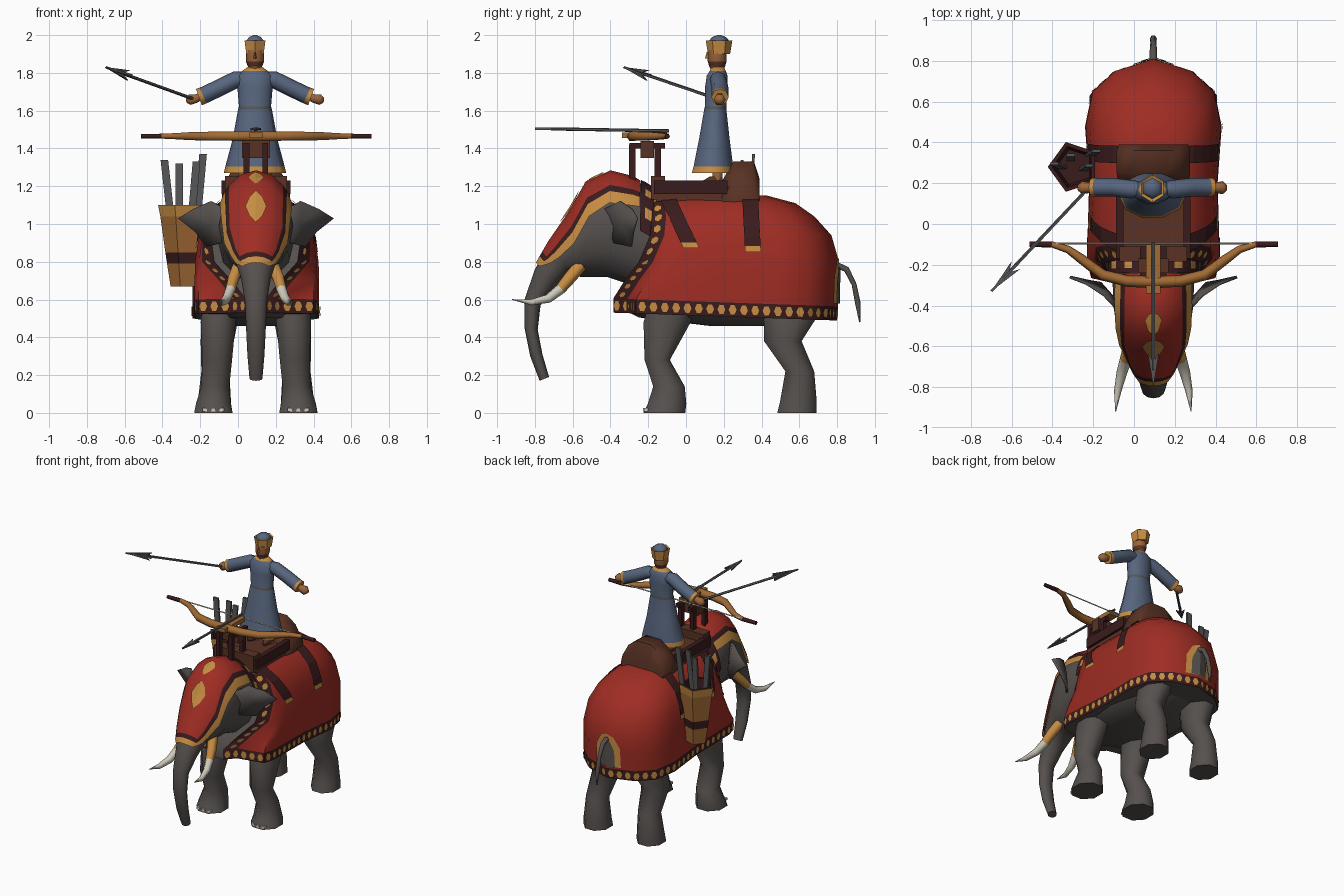
import bpy, bmesh, math
from mathutils import Vector as V

if "Cube" in bpy.data.objects:
    bpy.data.objects.remove(bpy.data.objects["Cube"])

CX = 0.095  # centre line of the animal
COLOURS = {
    "red": (0.345, 0.026, 0.017), "hide grey": (0.092, 0.081, 0.076), "dark maroon": (0.042, 0.011, 0.012),
    "gold": (0.56, 0.26, 0.055), "blue": (0.095, 0.13, 0.205), "saddle brown": (0.10, 0.032, 0.018),
    "wood": (0.36, 0.145, 0.035), "ivory": (0.62, 0.59, 0.5), "steel": (0.095, 0.092, 0.092), "skin": (0.33, 0.13, 0.045)}
MATS = {}
for key, c in COLOURS.items():
    MATS[key] = bpy.data.materials.new(key)
    MATS[key].diffuse_color = (*c, 1)


def finish(name, bm, mats, smooth=60):
    me = bpy.data.meshes.new(name)
    bm.to_mesh(me)
    bm.free()
    ob = bpy.data.objects.new(name, me)
    bpy.context.collection.objects.link(ob)
    for m in mats:
        me.materials.append(MATS[m])
    if smooth:
        bpy.ops.object.select_all(action='DESELECT')
        ob.select_set(True)
        bpy.context.view_layer.objects.active = ob
        bpy.ops.object.shade_smooth_by_angle(angle=math.radians(smooth))
    return ob


def loft(name, rings, mats, rule=lambda i, j: 0, closed=True, smooth=60):
    """Skin a list of point rings; rule(ring, column) picks the material."""
    bm = bmesh.new()
    vs = [[bm.verts.new(p) for p in r] for r in rings]
    n = len(rings[0])
    for i in range(len(rings) - 1):
        for j in range(n if closed else n - 1):
            k = (j + 1) % n
            bm.faces.new((vs[i][j], vs[i][k], vs[i + 1][k], vs[i + 1][j])).material_index = rule(i, j)
    if closed:
        bm.faces.new(vs[0][::-1]).material_index = rule(0, 0)
        bm.faces.new(vs[-1]).material_index = rule(len(rings) - 2, n // 2)
    bmesh.ops.recalc_face_normals(bm, faces=bm.faces)
    return finish(name, bm, mats, smooth)


def ell(x, y, z, rx, ry, n=8, turn=0.0):
    return [V((x + rx * math.cos(a), y + ry * math.sin(a), z))
            for a in (2 * math.pi * (k + turn) / n for k in range(n))]


def tube(name, pts, radii, mats, rule=lambda i, j: 0, n=6, smooth=65):
    pts = [V(p) for p in pts]
    rings = []
    for i, p in enumerate(pts):
        t = (pts[min(i + 1, len(pts) - 1)] - pts[max(i - 1, 0)]).normalized()
        s = t.cross(V((0, 0, 1)) if abs(t.z) < 0.9 else V((0, 1, 0))).normalized()
        u = s.cross(t)
        rings.append([p + radii[i] * (s * math.cos(a) + u * math.sin(a))
                      for a in (2 * math.pi * k / n for k in range(n))])
    return loft(name, rings, mats, rule, smooth=smooth)


def prism(name, pts, d, mat):
    """Extrude a flat outline by vector d."""
    return loft(name, [[V(p) for p in pts], [V(p) + V(d) for p in pts]], [mat], smooth=0)


def box(name, x0, x1, y0, y1, z0, z1, mat):
    return prism(name, [(x0, y0, z0), (x1, y0, z0), (x1, y1, z0), (x0, y1, z0)], (0, 0, z1 - z0), mat)


def decal(name, target, polys, mat, ray=None, lift=0.006):
    """Thin plates laid on a surface, by ray or by nearest point."""
    bpy.context.view_layer.update()
    bm = bmesh.new()
    for poly in polys:
        vs = []
        for p in poly:
            if ray:
                ok, loc, nor, _ = target.ray_cast(V(p), V(ray))
            else:
                ok, loc, nor, _ = target.closest_point_on_mesh(V(p))
            if ok:
                vs.append(bm.verts.new(loc + nor * lift))
        if len(vs) > 2:
            bm.faces.new(vs)
    return finish(name, bm, [mat], 0)


# body cloth: horizontal rings (z, width scale, rear y, collar x, collar y)
LEVELS = [(.51, 1, .80, .05, -.385), (.585, 1, .805, .05, -.385), (.70, 1, .81, .13, -.325), (.80, .99, .81, .22, -.25),
          (.94, .93, .77, .24, -.19), (1.04, .81, .68, .20, -.18), (1.11, .60, .58, .14, -.19), (1.15, .38, .43, .08, -.18)]


def body_ring(z, w, rear, cx, cy):
    half = [(0, cy), (cx, cy), (min(cx + .065, .305 * w), cy + .075), (.305 * w, cy + .12), (.325 * w, cy + .2)]
    for x, y in [(.315, .2), (.335, .48), (.30, .65), (.19, .75), (0, .81)]:
        half.append((x * w, .2 + (y - .2) * (rear - .2) / .61))
    full = half + [(-x, y) for x, y in half[-2:0:-1]]
    return [V((CX + x, y, z - (.035 * (y - .2) if z < .6 else 0))) for x, y in full]


def body_rule(i, j):
    j = min(j, 17 - j)
    return 2 if j == 0 else 1 if i == 0 or j == 1 else 0


rings = [body_ring(*l) for l in LEVELS]
body = loft("body_cloth", rings, ["red", "dark maroon", "hide grey"], body_rule, smooth=50)


# gold studs along the hem and the collar
def studs(path, step, r1, r2):
    out, carry = [], step / 2
    for a, b in zip(path, path[1:]):
        d, length = (b - a).normalized(), (b - a).length
        u = V((0, 0, 1)) if abs(d.z) < .5 else V((0, 1, 0))
        while carry < length:
            c = a + d * carry
            out.append([c + d * r1 * math.cos(k * math.pi / 3) + u * r2 * math.sin(k * math.pi / 3) for k in range(6)])
            carry += step
        carry -= length
    return out


hem = [(a + b) / 2 for a, b in zip(rings[0], rings[1])]
decal("hem_studs", body, studs(hem[1:18], .06, .021, .028), "gold")
for a, b in ((1, 2), (17, 16)):
    decal("collar_studs", body, studs([(r[a] + r[b]) / 2 for r in rings[1:]], .064, .022, .026), "gold")

# girth straps with gold ends
for s in (1, -1):
    for y0, y1, z1 in ((-.10, .025, .88), (.34, .355, .86)):
        at = lambda t, k: (CX + s * 1.0, y0 + (y1 - y0) * t + k * .042, 1.14 + (z1 - 1.14) * t)
        quad = lambda a, b: [at(a, -1), at(a, 1), at(b, 1), at(b, -1)]
        cuts = [0, .1, .22, .37, .55, .75, .92]
        decal("girth_strap", body, [quad(a, b) for a, b in zip(cuts, cuts[1:])], "dark maroon", (-s, 0, 0), .009)
        decal("strap_end", body, [quad(.92, 1.03)], "gold", (-s, 0, 0), .009)

# tail opening and tail
for nm, w, h, m, l in (("tail_border", .1, .24, "gold", .006), ("tail_opening", .06, .2, "hide grey", .009)):
    for s in (1, -1):
        arch = [(0, .58), (w, .58), (w * .95, .58 + h * .6), (w * .5, .58 + h * .92), (0, .58 + h)]
        decal(nm, body, [[(CX + s * x, 2, z) for x, z in arch]], m, (0, -1, 0), l)
tube("tail", [(CX, .78, .79), (CX, .85, .76), (CX, .89, .68), (CX, .91, .58), (CX, .92, .48)],
     [.02, .018, .015, .017, .004], ["hide grey"])

# belly and legs
loft("belly", [ell(CX, .21, .54, .30, .53, 12), ell(CX, .21, .505, .28, .46, 12), ell(CX, .27, .46, .12, .14, 12)], ["hide grey"])
FRONT = [(.60, -.20, .06, .19, .1), (.48, -.235, .035, .2, .1), (.28, -.225, -.08, .205, .085),
         (.14, -.18, 0, .215, .08), (.05, -.21, .01, .225, .1), (0, -.235, .005, .225, .11)]
HIND = [(.58, .38, .68, .17, .10), (.50, .40, .70, .19, .105), (.38, .405, .62, .205, .095),
        (.22, .52, .685, .215, .08), (.06, .49, .70, .22, .095), (0, .475, .70, .22, .1)]
for s in (1, -1):
    for nm, rows in (("front_leg", FRONT), ("hind_leg", HIND)):
        loft(nm, [ell(CX + s * o, (a + b) / 2, z, hw, (b - a) / 2, 8, .5) for z, a, b, o, hw in rows], ["hide grey"])
    for k in (-.045, 0, .045):
        x = CX + s * .225 + k
        box("toenail", x - .012, x + .012, -.228 + abs(k) * .1, -.20, .008, .025, "ivory")

# head and trunk: (front y, z), (back y, z), half width
HEAD = [(-.15, 1.16, -.15, .6, .2), (-.28, 1.24, -.3, .68, .2), (-.40, 1.27, -.42, .72, .195), (-.53, 1.21, -.48, .72, .18),
        (-.62, 1.05, -.56, .72, .155), (-.72, .90, -.62, .74, .115), (-.80, .76, -.69, .66, .078), (-.855, .60, -.77, .57, .058),
        (-.855, .45, -.785, .44, .052), (-.825, .3, -.76, .31, .045), (-.775, .17, -.725, .19, .034)]


def head_ring(row, angles, grow=0.0):
    f, b = V((CX, row[0], row[1])), V((CX, row[2], row[3]))
    mid, d = (f + b) / 2, (f - b) / 2
    d = d * (1 + grow / d.length)
    return [mid + d * math.cos(a) + V(((row[4] + grow) * math.sin(a), 0, 0)) for a in angles]


def between(i, t):
    return [a + (b - a) * t for a, b in zip(HEAD[i], HEAD[i + 1])]


loft("head_and_trunk", [head_ring(r, [k * math.pi / 6 for k in range(12)]) for r in HEAD], ["hide grey"], smooth=65)
# head cloth, bordered in dark and gold along its sides and tip
FRAC = (-1, -.78, -.65, -.34, 0, .34, .65, .78, 1)
CLOTH = [between(0, .7)] + HEAD[1:6] + [between(5, .4), between(5, .58), between(5, .82)]
LIMIT = (58, 62, 66, 73, 86, 88, 76, 66, 45)
cap = loft("head_cloth", [head_ring(r, [math.radians(f * lim) for f in FRAC], .014) for r, lim in zip(CLOTH, LIMIT)],
           ["red", "dark maroon", "gold"],
           lambda i, j: 2 if j in (0, 7) or i == 7 else 1 if j in (1, 6) or i == 6 else 0, False, 50)
for z, w, h in ((1.09, .055, .085), (1.24, .04, .03)):
    for s in (1, -1):
        for v in (1, -1):
            pts = [(CX, -2, z), (CX + s * w, -2, z), (CX + s * w * .6, -2, z + v * h * .6), (CX, -2, z + v * h)]
            decal("forehead_diamond", cap, [pts], "gold", (0, 1, 0), .008)
# studded band over the neck
ARC = [math.radians(a) for a in (-84, -68, -56, -40, -28, -12, 0, 12, 28, 40, 56, 68, 84)]
loft("neck_band", [head_ring(between(0, t), ARC, g) for t, g in ((.08, .018), (.22, .022), (.5, .022), (.68, .018))],
     ["dark maroon", "gold"], lambda i, j: 1 if i == 1 and j in (1, 3, 8, 10) else 0, False)

# ears and tusks
for s in (1, -1):
    bm = bmesh.new()
    pts = [(.165, -.43, 1.08), (.24, -.35, 1.12), (.33, -.29, 1.08), (.41, -.26, 1.03), (.32, -.28, .96),
           (.26, -.29, .88), (.18, -.38, .90)]
    vs = [bm.verts.new((CX + s * x, y, z)) for x, y, z in pts]
    hub = bm.verts.new((CX + s * .23, -.33, 1.0))
    for a, b in zip(vs, vs[1:] + vs[:1]):
        bm.faces.new((hub, a, b))
    bmesh.ops.recalc_face_normals(bm, faces=bm.faces)
    ear = finish("ear", bm, ["hide grey"], 60)
    sol = ear.modifiers.new("thickness", 'SOLIDIFY')
    sol.thickness, sol.offset = .014, 0
    tube("tusk", [(CX + s * x, y, z) for x, y, z in ((.09, -.56, .78), (.12, -.62, .71), (.135, -.665, .655), (.155, -.73, .605),
                                                     (.175, -.82, .585), (.185, -.92, .60))],
         [.036, .034, .03, .026, .018, .002], ["gold", "ivory"], lambda i, j: 0 if i < 2 else 1)

# saddle
box("saddle_seat", CX - .165, CX + .165, -.16, .25, 1.12, 1.195, "saddle brown")
box("saddle_pommel", CX - .165, CX + .165, -.185, -.11, 1.13, 1.255, "saddle brown")
for s in (1, -1):
    box("saddle_rail", CX + s * .165 - .018, CX + s * .165 + .018, -.17, .22, 1.16, 1.23, "dark maroon")
arch = [(-.18, 1.10), (-.18, 1.19), (-.13, 1.28), (-.06, 1.33), (.06, 1.33), (.13, 1.28), (.18, 1.19), (.18, 1.10)]
loft("saddle_cantle", [[V((CX + x * k, y, 1.10 + (z - 1.10) * h)) for x, z in arch]
                       for y, k, h in ((.19, .95, .55), (.25, 1, 1), (.36, 1, 1), (.39, .95, .6))], ["saddle brown"])

# mounted crossbow
for s in (1, -1):
    for y in (-.285, -.15):
        box("bow_post", CX + s * .05 - .015, CX + s * .05 + .015, y - .017, y + .017, 1.16, 1.42, "dark maroon")
    box("bow_rail", CX + s * .05 - .015, CX + s * .05 + .015, -.30, -.11, 1.40, 1.43, "dark maroon")
box("bow_cradle", CX - .075, CX + .075, -.24, -.17, 1.35, 1.44, "saddle brown")
box("bow_stock", CX - .035, CX + .035, -.34, -.10, 1.455, 1.485, "wood")
half = [(.61, -.10, .013), (.5, -.10, .015), (.42, -.125, .019), (.35, -.175, .024), (.25, -.25, .027), (.13, -.28, .028)]
limb = [(-x, y, r) for x, y, r in half] + [(0, -.285, .03)] + half[::-1]
tube("bow", [(CX + .002 + x, y, 1.465) for x, y, r in limb], [r for x, y, r in limb], ["wood", "dark maroon"],
     lambda i, j: 1 if i in (0, 11) else 0)
tube("bow_string", [(CX - .55, -.095, 1.468), (CX + .55, -.095, 1.468)], [.005, .005], ["ivory"], n=4)


def dart(name, a, b, r, head, blades):
    """Shaft from a to b with flat barbed blades at b."""
    a, b = V(a), V(b)
    d = (b - a).normalized()
    side = d.cross(V((0, 0, 1))).normalized()
    tube(name + "_shaft", [a, b - d * head * .5], [r, r], ["steel"], n=5)
    for w, t in ((side, side.cross(d)), (side.cross(d), side))[:blades]:
        root = b - d * head * .72 - t * .006
        prism(name + "_blade", [b - t * .006, root - d * head * .28 + w * .028, root, root - d * head * .28 - w * .028],
              t * .012, "steel")


dart("bolt", (CX, -.09, 1.493), (CX, -.80, 1.505), .009, .17, 1)
dart("spear", (-.215, .185, 1.655), (-.70, -.33, 1.83), .009, .18, 2)

# quiver on the left flank, with arrows
Q = [(.67, .075), (.79, .09), (.85, .097), (1.04, .118), (1.10, .128), (1.10, .105), (.98, .09)]
loft("quiver", [ell(-.295 + .03 * (1.1 - z), .28, z, r, r, 5, .5) for z, r in Q], ["wood", "dark maroon", "gold"],
     lambda i, j: (0, 1, 0, 2, 1, 1)[i], smooth=0)
for x, y, top, lean in ((-.35, .27, 1.34, -.04), (-.31, .31, 1.32, 0), (-.25, .26, 1.33, .03), (-.22, .33, 1.37, .035)):
    prism("arrow", [(x - .02, y, .98), (x + .02, y, .98), (x + .02 + lean, y + .02, top), (x - .02 + lean, y + .02, top)],
          (0, .015, 0), "steel")

# rider: robe, belt, head, hat
RX, RY = .09, .165
robe = [(1.27, .165, .115, .14), (1.305, .157, .11, .145), (1.45, .118, .085, .15), (1.605, .09, .062, .155),
        (1.622, .085, .06, .157), (1.72, .093, .063, .16), (1.785, .10, .058, .165), (1.81, .068, .045, .168), (1.83, .04, .035, .168)]
loft("robe", [ell(RX, y, z, rx, ry, 10) for z, rx, ry, y in robe], ["blue", "gold", "steel"],
     lambda i, j: 1 if i in (0, 7) else 2 if i == 3 else 0)
face = [(1.81, .03, .03), (1.835, .038, .042), (1.86, .048, .05), (1.92, .048, .05)]
loft("rider_head", [ell(RX, RY, z, rx, ry) for z, rx, ry in face], ["skin", "saddle brown"],
     lambda i, j: 1 if i == 1 else 0)
prism("rider_nose", [(RX - .01, .12, 1.875), (RX + .01, .12, 1.875), (RX, .10, 1.875)], (0, .01, .035), "skin")
loft("hat_band", [ell(RX, RY + .01, z, r, r * 1.1, 6, .5) for z, r in ((1.90, .053), (1.972, .064), (1.965, .053))], ["gold"], smooth=0)
loft("hat_crown", [ell(RX, RY + .01, z, r, r, 6, .5) for z, r in ((1.93, .05), (1.972, .052), (1.99, .036), (2.0, .01))], ["blue"])

# rider arms, hands and shoes
for s in (1, -1):
    arm = [(.04, .17, 1.77), (.10, .17, 1.765), (.19, .18, 1.72), (.275, .18, 1.68), (.297, .18, 1.672)]
    tube("sleeve", [(RX + s * x, y, z) for x, y, z in arm], [.035, .045, .045, .045, .046], ["blue", "gold"],
         lambda i, j: 1 if i == 3 else 0, 8)
    tube("hand", [(RX + s * x, .178, z) for x, z in ((.28, 1.68), (.31, 1.665), (.345, 1.658), (.365, 1.655))],
         [.02, .026, .032, .014], ["skin"])
    tube("shoe", [(RX + s * .055, .19, 1.225), (RX + s * .06, .13, 1.225), (RX + s * .065, .085, 1.215)],
         [.03, .03, .012], ["saddle brown"])
    tube("shin", [(RX + s * .055, .17, 1.19), (RX + s * .055, .165, 1.32)], [.027, .035], ["wood"])

for m in bpy.data.materials:
    if m.users and not m.is_grease_pencil:
        m.use_nodes = True
        m.node_tree.nodes["Principled BSDF"].inputs["Base Color"].default_value = m.diffuse_color
